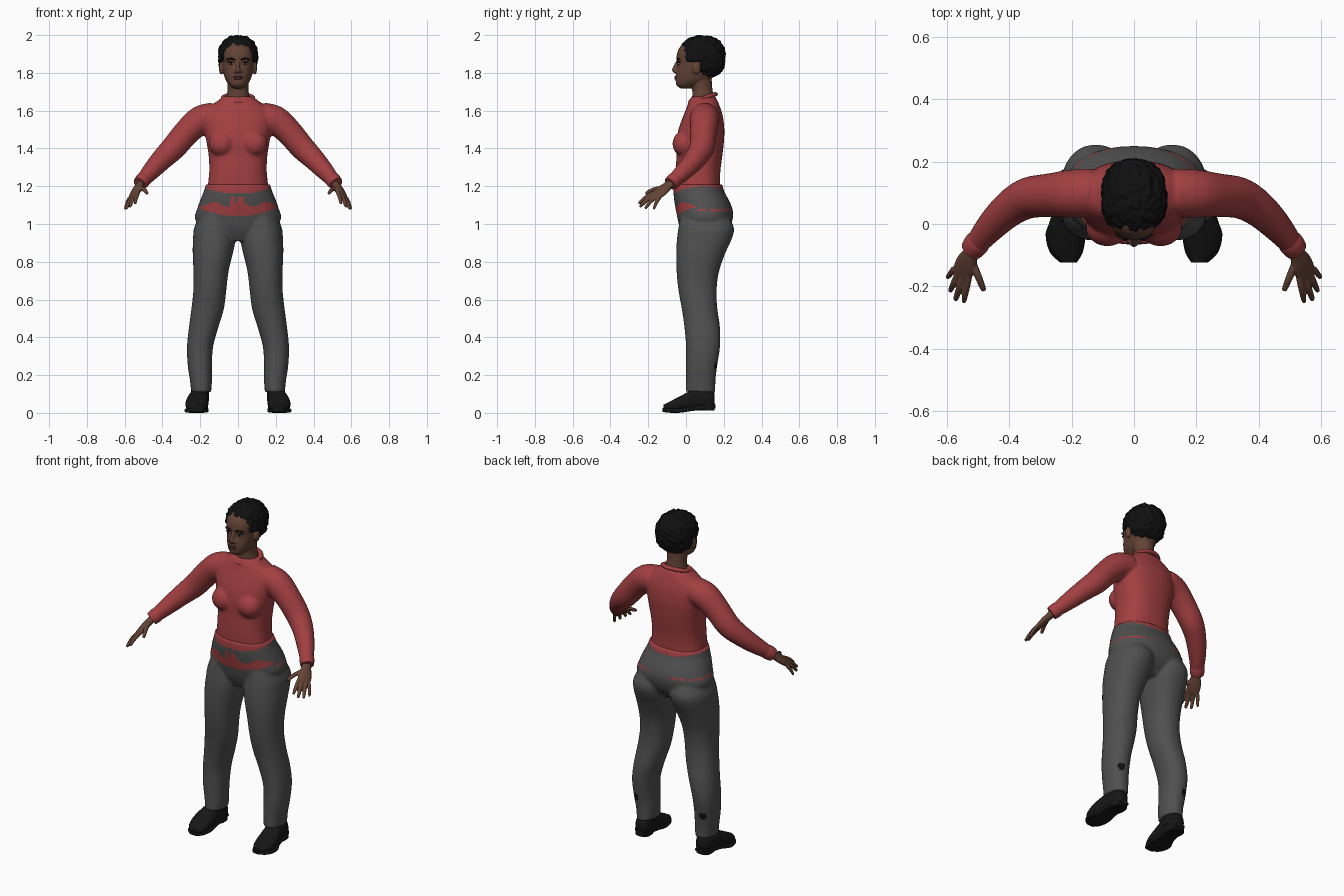
import bpy, bmesh, math, random
from mathutils import Vector, Matrix, noise

random.seed(4)
if "Cube" in bpy.data.objects:
    bpy.data.objects.remove(bpy.data.objects["Cube"], do_unlink=True)

X, Y, Z = Vector((1, 0, 0)), Vector((0, 1, 0)), Vector((0, 0, 1))
SIDES = (("left", 1), ("right", -1))


def material(name, r, g, b):
    m = bpy.data.materials.new(name)
    m.use_nodes = True
    m.diffuse_color = (r, g, b, 1)
    bsdf = m.node_tree.nodes["Principled BSDF"]
    bsdf.inputs["Base Color"].default_value = (r, g, b, 1)
    bsdf.inputs["Roughness"].default_value = .8
    return m


RED = material("red knit", .36, .05, .053)
GREY = material("grey cloth", .08, .08, .08)
SKIN = material("brown skin", .125, .056, .036)
BLACK = material("black hair", .005, .005, .005)
LEATHER = material("black leather", .008, .008, .008)
WHITE = material("eye white", .45, .42, .4)
LIP = material("lip", .12, .04, .032)


def smooth_rows(rows, steps):
    """Catmull-Rom interpolation of whole cross-section rows."""
    out = []
    for i in range(len(rows) - 1):
        quad = [rows[max(0, min(len(rows) - 1, i + k))] for k in (-1, 0, 1, 2)]
        for s in range(steps):
            t = s / steps
            out.append([b + t * ((c - a) + t * ((2 * a - 5 * b + 4 * c - d)
                        + t * (3 * (b - c) + d - a))) / 2 for a, b, c, d in zip(*quad)])
    return out + [list(rows[-1])]


def loft(bm, rows, ref=X, axis=None, steps=4, seg=40, power=2.0):
    """Skin superellipse rings; each row is x, y, z, radius along ref, other radius."""
    rows = smooth_rows(rows, steps)
    pts = [Vector(r[:3]) for r in rows]
    rings = []
    for i, r in enumerate(rows):
        t = axis or (pts[min(i + 1, len(pts) - 1)] - pts[max(i - 1, 0)]).normalized()
        u = (ref - t * ref.dot(t)).normalized()
        v = t.cross(u)
        ring = []
        for k in range(seg):
            a = math.tau * k / seg
            c, s = math.cos(a), math.sin(a)
            c = math.copysign(abs(c) ** (2 / power), c)
            s = math.copysign(abs(s) ** (2 / power), s)
            ring.append(bm.verts.new(pts[i] + u * c * r[3] + v * s * r[4]))
        rings.append(ring)
    for a, b in zip(rings, rings[1:]):
        for k in range(seg):
            j = (k + 1) % seg
            bm.faces.new((a[k], a[j], b[j], b[k]))
    bm.faces.new(rings[0][::-1])
    bm.faces.new(rings[-1])


def span(z, x0, x1, y0, y1):
    return ((x0 + x1) / 2, (y0 + y1) / 2, z, (x1 - x0) / 2, (y1 - y0) / 2)


def trunk(rows):
    return [span(z, -w, w, y0, y1) for z, y0, y1, w in rows]


def mirror(rows, s):
    return [(s * r[0], *r[1:4], r[-1]) for r in rows]


def blob(bm, centre, size):
    m = Matrix.Translation(centre) @ Matrix.Diagonal((*size, 1))
    bmesh.ops.create_uvsphere(bm, u_segments=24, v_segments=14, radius=1, matrix=m)


def finish(bm, name, mats, voxel=0, rule=None, relax=5):
    """Turn the bmesh into an object, optionally fused, and colour its faces."""
    bmesh.ops.recalc_face_normals(bm, faces=bm.faces)
    me = bpy.data.meshes.new(name)
    bm.to_mesh(me)
    bm.free()
    ob = bpy.data.objects.new(name, me)
    bpy.context.collection.objects.link(ob)
    bpy.ops.object.select_all(action="DESELECT")
    ob.select_set(True)
    bpy.context.view_layer.objects.active = ob
    if voxel:
        fuse = ob.modifiers.new("fuse", "REMESH")
        fuse.mode = "VOXEL"
        fuse.voxel_size = voxel
        soft = ob.modifiers.new("soften", "SMOOTH")
        soft.iterations = relax
        for mod in ("fuse", "soften"):
            bpy.ops.object.modifier_apply(modifier=mod)
    ob.data.materials.clear()
    for m in mats:
        ob.data.materials.append(m)
    for p in ob.data.polygons:
        p.material_index = rule(p.center) if rule else 0
    bpy.ops.object.shade_smooth_by_angle(angle=math.radians(55))
    return ob


# Shirt: trunk, bust and sleeves fused together
ARM = [(.13, .1, 1.565, .078), (.2, .097, 1.548, .077), (.27, .092, 1.487, .07),
       (.34, .083, 1.405, .066), (.4, .048, 1.345, .058), (.46, -.01, 1.28, .048),
       (.513, -.075, 1.22, .035)]
bm = bmesh.new()
loft(bm, trunk([(1.13, -.045, .19, .165), (1.2, -.055, .18, .16), (1.28, -.055, .182, .152),
                (1.36, -.05, .192, .155), (1.43, -.05, .2, .166), (1.5, -.04, .203, .176),
                (1.57, -.015, .195, .176), (1.62, .005, .18, .15), (1.65, .015, .168, .11),
                (1.675, .03, .155, .08)]), axis=Z, power=2.4, seg=64)
for _, s in SIDES:
    loft(bm, mirror(ARM, s), ref=Y)
    blob(bm, (s * .085, -.01, 1.425), (.07, .062, .068))
finish(bm, "shirt", [RED], .008)

# Collar and cuffs
bm = bmesh.new()
tilt = Matrix.Rotation(.3, 4, "X")
ring = [Vector((0, .09, 1.667)) + tilt @ Vector((.077 * math.cos(a), .068 * math.sin(a), 0))
        for a in (math.tau * k / 48 for k in range(49))]
loft(bm, [(*p, .011, .014) for p in ring], ref=Z, steps=1, seg=12)
finish(bm, "collar", [RED])
for side, s in SIDES:
    bm = bmesh.new()
    loft(bm, mirror([(.494, -.05, 1.242, .038), (.505, -.064, 1.23, .041),
                     (.52, -.083, 1.213, .037)], s), ref=Y)
    finish(bm, side + "_cuff", [RED])


# Trousers: pelvis and legs fused, with the shirt hem showing at the waist
def waist_colour(c):
    a = max(-1, min(1, (c.y - .09) / .15))
    if c.z > 1.2 - .035 * a * a:
        return 1
    if a < -.25:
        low, high = 1.042 + c.x ** 2, 1.105 + .014 * math.sin(45 * c.x + 1)
        if abs(c.x + .005) < .035 and math.sin(130 * c.x) > -.3:
            high = 1.145
        return int(low < c.z < high)
    dashed = abs(c.x) > .07 and math.sin(90 * (c.x + c.y)) > -.6
    if dashed and 1.066 < c.z < 1.08:
        return 1
    heel_patch = Vector((.222, .157, .25))
    return 2 if (Vector((abs(c.x), c.y, c.z)) - heel_patch).length < .022 else 0


LEG = [span(*r) for r in (
    (1.05, .02, .2, -.03, .22), (.98, .01, .232, -.04, .254), (.92, .012, .238, -.048, .242),
    (.85, .026, .24, -.052, .21), (.75, .05, .236, -.05, .175), (.65, .062, .236, -.04, .162),
    (.55, .075, .247, -.022, .166), (.45, .105, .26, -.008, .18), (.35, .132, .27, 0, .18),
    (.25, .138, .266, 0, .165), (.17, .138, .254, 0, .156), (.11, .142, .248, 0, .156))]
bm = bmesh.new()
loft(bm, trunk([(.91, 0, .17, .1), (.97, -.03, .225, .19), (1.03, -.045, .248, .228),
                (1.08, -.055, .246, .216), (1.13, -.063, .225, .199), (1.17, -.066, .203, .182),
                (1.21, -.064, .192, .17)]), axis=Z, power=2.2, seg=64)
for _, s in SIDES:
    loft(bm, mirror(LEG, s), axis=Z, power=2.2)
finish(bm, "trousers", [GREY, RED, BLACK], .008, waist_colour)

# Shoes: upper, sole and heel block
for side, s in SIDES:
    bm = bmesh.new()
    loft(bm, mirror([(.2, .152, .07, .026, .035), (.203, .125, .072, .043, .05),
                     (.208, .05, .07, .05, .058), (.217, -.02, .05, .06, .044),
                     (.217, -.08, .034, .053, .029), (.21, -.12, .026, .026, .016)], s),
         axis=-Y, power=2.5)
    loft(bm, mirror([(.2, .155, .034, .03, .01), (.205, .1, .03, .045, .012),
                     (.21, .03, .022, .05, .012), (.219, -.03, .013, .064, .012),
                     (.217, -.09, .013, .053, .012), (.21, -.124, .016, .026, .01)], s),
         axis=-Y, power=4)
    loft(bm, mirror([(.204, .105, .012, .042, .046), (.204, .105, .05, .044, .05)], s),
         axis=Z, power=3)
    loft(bm, mirror([(.2, .08, .06, .045, .065), (.197, .08, .135, .045, .062)], s), axis=Z)
    finish(bm, side + "_shoe", [LEATHER])

# Hands: palm, four fingers and thumb fused
FINGERS = [((.53, -.17, 1.165), (.546, -.252, 1.108), .0095),
           ((.547, -.168, 1.153), (.573, -.245, 1.092), .01),
           ((.563, -.158, 1.143), (.59, -.217, 1.082), .0095),
           ((.576, -.143, 1.135), (.598, -.172, 1.078), .0085),
           ((.515, -.13, 1.19), (.48, -.215, 1.162), .0105)]
across = Vector((.05, .035, -.03))
for side, s in SIDES:
    bm = bmesh.new()
    ref = Vector((s * across.x, across.y, across.z))
    palm = [(.505, -.06, 1.228, .026, .024), (.52, -.09, 1.207, .026, .02),
            (.537, -.125, 1.178, .037, .019), (.552, -.16, 1.15, .037, .014),
            (.558, -.172, 1.14, .03, .008)]
    loft(bm, mirror(palm, s), ref=ref, seg=24)
    for base, tip, r in FINGERS:
        base, tip = Vector(base), Vector(tip)
        mid = base.lerp(tip, .5) + Z * .006
        rows = [(*base, r * 1.2), (*mid, r * 1.1), (*base.lerp(tip, .92), r * .85), (*tip, r * .4)]
        loft(bm, mirror(rows, s), ref=ref, seg=14)
    finish(bm, side + "_hand", [SKIN], .0035, relax=2)

# Head, neck, nose and ears
bm = bmesh.new()
loft(bm, trunk([(1.718, -.03, .03, .026), (1.735, -.05, .07, .046), (1.76, -.055, .125, .064),
                (1.79, -.054, .15, .075), (1.82, -.048, .165, .082), (1.85, -.044, .175, .086),
                (1.88, -.05, .18, .088), (1.91, -.045, .18, .087), (1.94, -.03, .17, .078),
                (1.965, 0, .14, .055)]), axis=Z, power=2.2, seg=48)
loft(bm, [(0, .095, 1.62, .075, .065), (0, .09, 1.68, .06, .057), (0, .085, 1.72, .056, .054),
          (0, .075, 1.79, .06, .06)], axis=Z)
loft(bm, [(0, -.043, 1.866, .008, .007), (0, -.056, 1.832, .01, .011),
          (0, -.061, 1.814, .014, .013), (0, -.054, 1.802, .012, .006)], seg=20)
for _, s in SIDES:
    blob(bm, (s * .015, -.052, 1.808), (.009, .01, .008))
    blob(bm, (s * .089, .055, 1.825), (.012, .022, .034))
    blob(bm, (s * .036, -.034, 1.868), (.024, .012, .008))
finish(bm, "head", [SKIN], .004, relax=3)

# Face details
bm = bmesh.new()
blob(bm, (0, -.055, 1.779), (.026, .007, .005))
blob(bm, (0, -.054, 1.77), (.022, .008, .006))
finish(bm, "lips", [LIP])
for side, s in SIDES:
    for part, centre, size, mat in (
            ("_eye", (s * .036, -.036, 1.849), (.015, .007, .006), WHITE),
            ("_iris", (s * .036, -.041, 1.849), (.006, .004, .006), BLACK),
            ("_eyelid_line", (s * .037, -.037, 1.855), (.018, .008, .0025), BLACK)):
        bm = bmesh.new()
        blob(bm, centre, size)
        finish(bm, side + part, [mat])
    bm = bmesh.new()
    loft(bm, mirror([(.014, -.046, 1.866, .004, .003), (.035, -.046, 1.876, .005, .004),
                     (.06, -.032, 1.872, .003, .003)], s), ref=Z, seg=12)
    finish(bm, side + "_eyebrow", [BLACK])

# Hair: lumpy boxy cap tucked in below the hairline
bm = bmesh.new()
bmesh.ops.create_icosphere(bm, subdivisions=6, radius=1)
for v in bm.verts:
    n = v.co.normalized()
    n /= sum(abs(c) ** 2.4 for c in n) ** (1 / 2.4)
    p = Vector((n.x * .104, n.y * .12, n.z * .113))
    p *= 1 + .07 * noise.noise(p * 55) + random.uniform(-.008, .008)
    p += Vector((0, .087, 1.884))
    hairline = 1.912 if p.y < -.005 else 1.86 if p.y < .075 else 1.775
    if p.z < hairline + .006 * noise.noise(p * 80):
        p.x *= .72
        p.y = .08 + (p.y - .08) * .72
    v.co = p
finish(bm, "hair", [BLACK])
